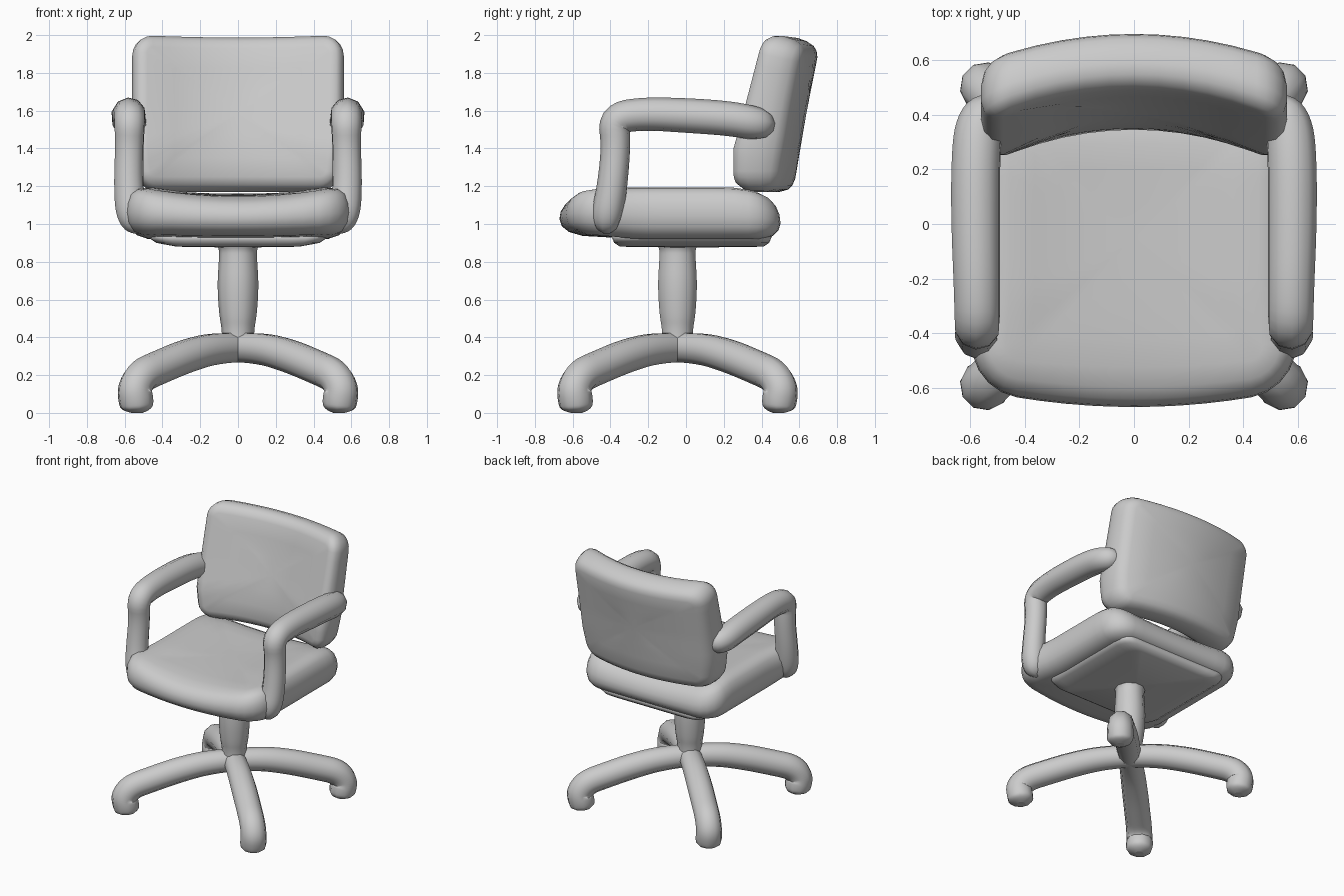
import bpy, bmesh, math

if "Cube" in bpy.data.objects:
    bpy.data.objects.remove(bpy.data.objects["Cube"])


def rounded_rect(a, b, r, corner=5, side=10):
    """Outline of a rounded rectangle with extra points along the sides."""
    pts = []
    centres = [(a - r, b - r), (r - a, b - r), (r - a, r - b), (a - r, r - b)]
    for q, (cx, cy) in enumerate(centres):
        for i in range(corner + 1):
            t = math.pi / 2 * (q + i / corner)
            pts.append((cx + r * math.cos(t), cy + r * math.sin(t)))
        nx, ny = centres[(q + 1) % 4]
        t = math.pi / 2 * (q + 1)
        ox, oy = r * math.cos(t), r * math.sin(t)
        for i in range(1, side):
            f = i / side
            pts.append((cx + (nx - cx) * f + ox, cy + (ny - cy) * f + oy))
    return pts


def finish(bm, name):
    bmesh.ops.remove_doubles(bm, verts=bm.verts, dist=1e-5)
    bmesh.ops.recalc_face_normals(bm, faces=bm.faces)
    me = bpy.data.meshes.new(name)
    bm.to_mesh(me)
    bm.free()
    ob = bpy.data.objects.new(name, me)
    bpy.context.collection.objects.link(ob)
    for p in me.polygons:
        p.use_smooth = True
    return ob


def cushion(name, a, b, r, layers, warp):
    """Stack rounded outlines (inset, scale, depth) and bend them with warp."""
    bm = bmesh.new()
    rings = []
    for inset, scale, w in layers:
        ring = rounded_rect(a - inset, b - inset, max(r - inset, 0.03))
        rings.append([bm.verts.new(warp(u * scale, v * scale, w)) for u, v in ring])
    n = len(rings[0])
    for lo, hi in zip(rings, rings[1:]):
        for i in range(n):
            j = (i + 1) % n
            bm.faces.new((lo[i], lo[j], hi[j], hi[i]))
    return finish(bm, name)


def tube(name, points):
    """Round tube through (x, y, z, radius) control points."""
    cu = bpy.data.curves.new(name, 'CURVE')
    cu.dimensions = '3D'
    cu.bevel_depth = 1.0
    cu.bevel_resolution = 3
    cu.use_fill_caps = True
    sp = cu.splines.new('NURBS')
    sp.points.add(len(points) - 1)
    for p, (x, y, z, r) in zip(sp.points, points):
        p.co = (x, y, z, 1)
        p.radius = r
    sp.order_u = 3
    sp.use_endpoint_u = True
    sp.resolution_u = 5
    ob = bpy.data.objects.new(name, cu)
    bpy.context.collection.objects.link(ob)
    bpy.ops.object.select_all(action='DESELECT')
    ob.select_set(True)
    bpy.context.view_layer.objects.active = ob
    bpy.ops.object.convert(target='MESH')
    return bpy.context.object


def clamp(t):
    return min(1, max(0, t))


# Seat: bowed front edge, dished top, dropping towards the back
def seat_warp(u, v, w):
    y = v - 0.05
    if v < 0:
        y -= 0.07 * (1 - (u / 0.57) ** 2) * (v / 0.55) ** 2
    top = clamp((w - 0.93) / 0.24)
    front = clamp((-y - 0.25) / 0.35)
    side = min(1, (u / 0.57) ** 2)
    z = w + top * (0.035 * side - 0.07 * clamp((y - 0.2) / 0.3) ** 2)
    z -= top * front * 0.035 * (1 - side)
    z += (1 - top) * front * (0.02 + 0.02 * side)
    return (u * (1 + 0.06 * front), y, z)


cushion("seat", 0.575, 0.55, 0.17,
        [(0.1, 0.0, 0.92), (0.1, 0.5, 0.92), (0.1, 1, 0.92), (0.04, 1, 0.94),
         (0.01, 1, 0.98), (0, 1, 1.03), (0.005, 1, 1.08), (0.025, 1, 1.13),
         (0.06, 1, 1.16), (0.12, 1, 1.172), (0.12, 0.8, 1.167),
         (0.12, 0.6, 1.16), (0.12, 0.3, 1.155), (0.12, 0, 1.155)], seat_warp)

# Pan under the seat, sloping in at the sides
cushion("seat_pan", 0.50, 0.43, 0.12,
        [(0.05, 0, 0.875), (0.05, 1, 0.88), (0.02, 1, 0.90), (0, 1, 0.945),
         (0, 0, 0.95)],
        lambda u, v, w: (u * (0.72 if w < 0.89 else 0.9 if w < 0.92 else 1), v + 0.03, w))


# Backrest: curved around the sitter and leaning back towards the top
def back_warp(u, v, w):
    z = 1.585 + v
    front = 0.345 + 0.28 * max(0, z - 1.40)
    rear = 0.575 + 0.17 * max(0, z - 1.22)
    bow = 0.1 + 0.02 * (1 - w)
    y = front + (rear - front) * w - bow * (abs(u) / 0.55) ** 2
    x = u * (1 - 0.05 * clamp((1.4 - z) / 0.2))
    z += 0.07 * (0.4 - w) * clamp(v / 0.41)
    return (x, y, z - 0.015 * (1 - (u / 0.56) ** 2) * clamp(v / 0.41))


cushion("backrest", 0.56, 0.415, 0.11,
        [(0.08, 0, 0.03), (0.08, 0.35, 0.03), (0.08, 0.7, 0.02), (0.08, 1, 0.0),
         (0.04, 1, 0.05), (0.012, 1, 0.2), (0, 1, 0.4), (0, 1, 0.65),
         (0.012, 1, 0.85), (0.035, 1, 0.95), (0.07, 1, 1.0), (0.07, 0.7, 1.0),
         (0.07, 0.35, 1.0), (0.07, 0, 1.0)], back_warp)

# Armrests: front post rising from the seat, bending back to the backrest
for side, s in (("left", -1), ("right", 1)):
    tube(side + "_armrest", [
        (s * 0.50, -0.42, 0.98, 0.03), (s * 0.53, -0.42, 0.99, 0.06),
        (s * 0.565, -0.42, 1.04, 0.085), (s * 0.58, -0.39, 1.2, 0.08),
        (s * 0.575, -0.37, 1.42, 0.077), (s * 0.573, -0.385, 1.56, 0.085),
        (s * 0.575, -0.23, 1.585, 0.087), (s * 0.58, 0.0, 1.575, 0.092),
        (s * 0.58, 0.22, 1.56, 0.092), (s * 0.57, 0.36, 1.535, 0.09),
        (s * 0.53, 0.42, 1.525, 0.075), (s * 0.48, 0.43, 1.525, 0.03)])

# Central column
CY = -0.045
tube("column", [(0, CY, 0.27, 0.05), (0, CY, 0.34, 0.085), (0, CY, 0.44, 0.085),
                (0, CY, 0.52, 0.1), (0, CY, 0.68, 0.11), (0, CY, 0.82, 0.1),
                (0, CY, 0.88, 0.1), (0, CY, 0.93, 0.14)])

# Four splayed legs with rounded feet
for name, sx, sy in (("front_left_leg", -1, -1), ("front_right_leg", 1, -1),
                     ("back_left_leg", -1, 1), ("back_right_leg", 1, 1)):
    profile = [(0, 0.345, 0.08), (0.12, 0.345, 0.085), (0.28, 0.3, 0.09),
               (0.42, 0.24, 0.09), (0.51, 0.2, 0.09), (0.55, 0.13, 0.09),
               (0.54, 0.07, 0.095), (0.535, 0.015, 0.085), (0.535, 0.0, 0.03)]
    tube(name, [(sx * d, CY + sy * d, z, r) for d, z, r in profile])
